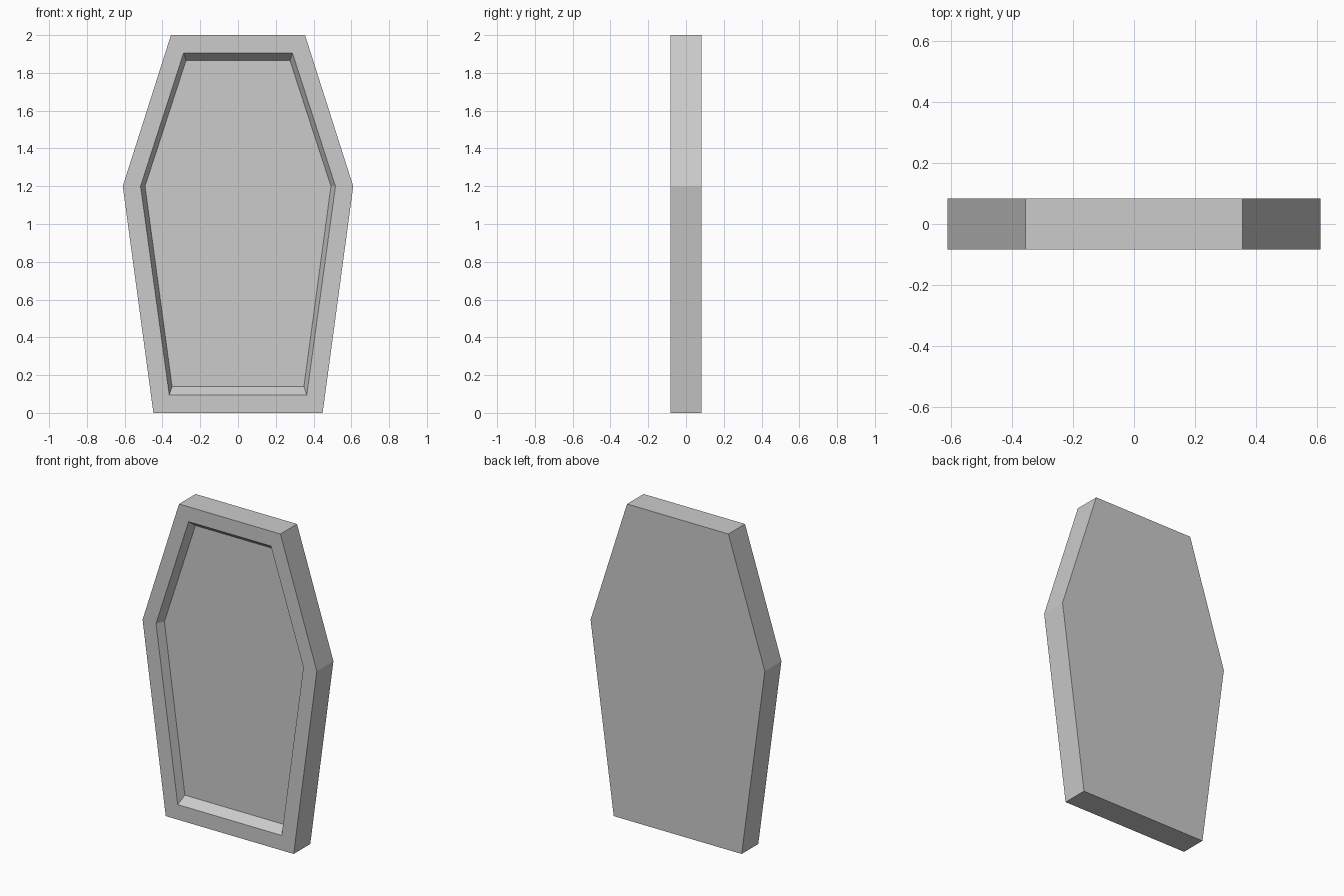
import bpy
import bmesh

if "Cube" in bpy.data.objects:
    bpy.data.objects.remove(bpy.data.objects["Cube"])

HALF = 0.083          # half thickness
FLOOR = -HALF + 0.05  # y of the recessed panel


def ring(bm, half_profile, y):
    """Mirrored closed outline from (half width, height) pairs."""
    pts = half_profile + [(-x, z) for x, z in reversed(half_profile)]
    return [bm.verts.new((x, y, z)) for x, z in pts]


def bridge(bm, a, b):
    n = len(a)
    for i in range(n):
        j = (i + 1) % n
        bm.faces.new((a[i], a[j], b[j], b[i]))


# Half outlines, bottom to top
outer = [(0.448, 0.0), (0.61, 1.2), (0.355, 2.0)]
rim = [(0.364, 0.095), (0.516, 1.2), (0.288, 1.906)]
panel = [(0.349, 0.14), (0.492, 1.2), (0.275, 1.866)]

# Six-sided slab with a sloped recess in the front
bm = bmesh.new()
rings = [ring(bm, outer, HALF), ring(bm, outer, -HALF),
         ring(bm, rim, -HALF), ring(bm, panel, FLOOR)]
for a, b in zip(rings, rings[1:]):
    bridge(bm, a, b)
bm.faces.new(rings[0])    # back
bm.faces.new(rings[-1])   # recessed panel
bmesh.ops.recalc_face_normals(bm, faces=bm.faces[:])

mesh = bpy.data.meshes.new("coffin_lid")
bm.to_mesh(mesh)
bm.free()
bpy.context.collection.objects.link(bpy.data.objects.new("coffin_lid", mesh))
